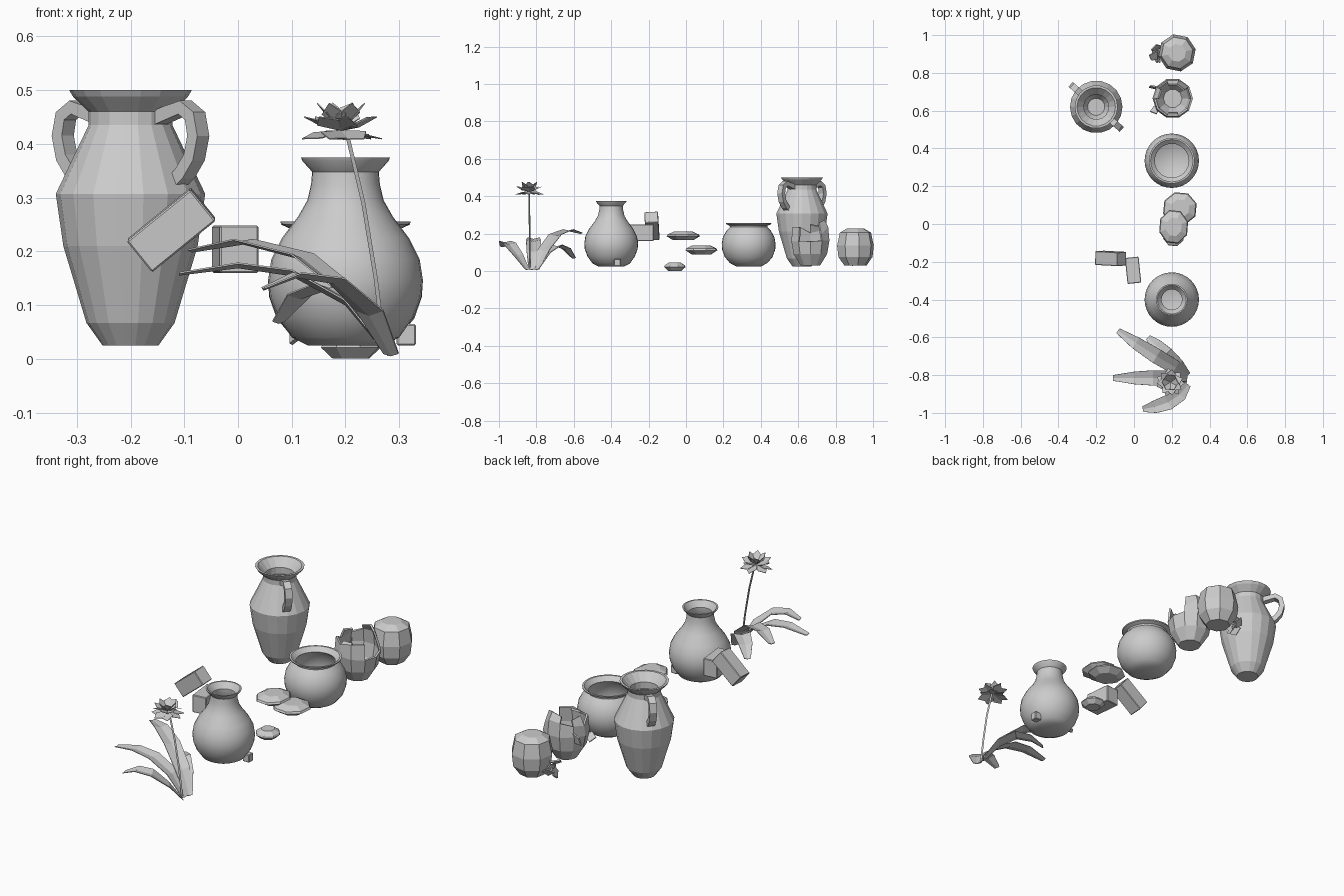
import bpy, bmesh, random
from math import sin, cos, pi, radians
from mathutils import Vector, Euler

if "Cube" in bpy.data.objects:
    bpy.data.objects.remove(bpy.data.objects["Cube"])

random.seed(4)


def make(name, verts, faces, loc=(0, 0, 0), thick=0, offset=-1, smooth=False):
    me = bpy.data.meshes.new(name)
    me.from_pydata([tuple(v) for v in verts], [], faces)
    bm = bmesh.new()
    bm.from_mesh(me)
    bmesh.ops.recalc_face_normals(bm, faces=bm.faces)
    bm.to_mesh(me)
    bm.free()
    ob = bpy.data.objects.new(name, me)
    ob.location = loc
    bpy.context.collection.objects.link(ob)
    if thick:
        m = ob.modifiers.new("thickness", 'SOLIDIFY')
        m.thickness = thick
        m.offset = offset
    if smooth:
        bpy.ops.object.select_all(action='DESELECT')
        ob.select_set(True)
        bpy.context.view_layer.objects.active = ob
        bpy.ops.object.shade_smooth_by_angle(angle=radians(35))
    return ob


def lathe(name, profile, sides, x, y, smooth=False, turn=0):
    """Revolve (radius, z) pairs, capping both ends."""
    verts, faces = [], []
    for r, z in profile:
        verts += [(r * cos(turn + 2 * pi * i / sides), r * sin(turn + 2 * pi * i / sides), z) for i in range(sides)]
    for k in range(len(profile) - 1):
        for i in range(sides):
            j = (i + 1) % sides
            faces.append((k * sides + i, k * sides + j, (k + 1) * sides + j, (k + 1) * sides + i))
    faces.append(tuple(range(sides)))
    faces.append(tuple(range(len(verts) - sides, len(verts))))
    return make(name, verts, faces, (x, y, 0), smooth=smooth)


def ribbon(name, path, widths, thick=0, fold=0.0, side=None):
    """Strip along a path, optionally creased down the middle."""
    path = [Vector(p) for p in path]
    verts, faces = [], []
    for k, p in enumerate(path):
        t = path[min(k + 1, len(path) - 1)] - path[max(k - 1, 0)]
        s = side or Vector((-t.y, t.x, 0)).normalized()
        h = s * widths[k] / 2
        verts += [p - h, p - Vector((0, 0, fold * widths[k])), p + h]
    for k in range(len(path) - 1):
        a = 3 * k
        faces += [(a, a + 1, a + 4, a + 3), (a + 1, a + 2, a + 5, a + 4)]
    return make(name, verts, faces, thick=thick, offset=0)


def box(name, loc, size, rot=(0, 0, 0)):
    v = [Vector((i * size[0], j * size[1], k * size[2])) / 2 for i in (-1, 1) for j in (-1, 1) for k in (-1, 1)]
    ob = make(name, v, [(0, 1, 3, 2), (4, 6, 7, 5), (0, 4, 5, 1), (2, 3, 7, 6), (0, 2, 6, 4), (1, 5, 7, 3)], loc)
    ob.rotation_euler = [radians(a) for a in rot]
    m = ob.modifiers.new("edge", 'BEVEL')
    m.width = 0.003
    return ob


# Amphora with two handles
AX, AY = -0.2, 0.62
lathe("amphora", [(.052, .025), (.082, .067), (.125, .21), (.139, .307), (.078, .435), (.078, .46),
                  (.107, .488), (.114, .5), (.102, .5), (.066, .46), (.066, .43), (.125, .305),
                  (.07, .08), (.045, .04)], 18, AX, AY)
out = Vector((-.75, .66, 0)).normalized()
for n, sgn in (("left", 1), ("right", -1)):
    d = out * sgn
    pts = [Vector((AX, AY, z)) + d * r for r, z in
           [(.07, .448), (.10, .458), (.135, .468), (.16, .452), (.168, .415), (.158, .375), (.135, .345), (.115, .33)]]
    ribbon(n + "_handle", pts, [.034] * 8, .025, side=d.cross(Vector((0, 0, 1))))

# Long-necked vase and wide-mouthed pot
lathe("necked_vase", [(.07, .025), (.1, .04), (.127, .078), (.141, .115), (.144, .147), (.138, .185), (.118, .225),
                      (.088, .265), (.071, .295), (.064, .325), (.062, .348), (.08, .368), (.083, .375),
                      (.076, .375), (.054, .347), (.055, .32), (.08, .263), (.13, .18), (.13, .115),
                      (.09, .05), (.045, .035)], 32, .2, -.4, True)
lathe("wide_pot", [(.068, .025), (.1, .042), (.128, .075), (.142, .115), (.144, .145), (.138, .18), (.12, .213),
                   (.1, .234), (.102, .242), (.12, .25), (.121, .256), (.112, .256), (.09, .236), (.11, .213),
                   (.132, .15), (.12, .075), (.06, .038)], 32, .2, .335, True)

# Broken pot: open shell with a jagged rim and a hole in the side
N = 10
verts, faces = [], []
for k, (r, z, jag) in enumerate([(.055, .03, 0), (.094, .09, 0), (.107, .16, .006), (.1, .215, .025), (.08, .265, .035)]):
    for i in range(N):
        a = 2 * pi * i / N
        verts.append((r * cos(a), r * sin(a), z + random.uniform(-jag, jag)))
missing = {(2, 0), (2, 9), (3, 0), (3, 8), (3, 9), (3, 3), (3, 5), (3, 6)}
for k in range(4):
    for i in range(N):
        if (k, i) not in missing:
            j = (i + 1) % N
            faces.append((k * N + i, k * N + j, k * N + N + j, k * N + N + i))
faces.append(tuple(range(N)))
make("broken_pot", verts, faces, (.205, .665, 0), .01)

# Closed faceted pot
lathe("faceted_pot", [(.06, .028), (.093, .075), (.1, .135), (.085, .205), (.048, .226)], 8, .228, .906, turn=.2)

# Shards lying beside the pots
for i in range(7):
    c = Vector((random.uniform(.11, .145), random.uniform(.86, .95), random.uniform(.045, .11)))
    if i > 4:
        c = Vector((.11, .6 + .12 * (i - 5), .1 + .03 * i - .12))
    rot = Euler([random.uniform(-1, 1) * 1.2 for _ in range(3)])
    tri = [Vector((cos(a), sin(a), 0)) * random.uniform(.022, .04) for a in (0, 1.7, 2.9, 4.3)]
    for v in tri:
        v.rotate(rot)
    make("shard_%d" % i, tri, [(0, 1, 2), (0, 2, 3)], c, .007)

# Flat faceted stones
for n, c, r in (("stone_upper", (.21, -.015, .188), (.08, .093, .023)),
                ("stone_middle", (.243, .082, .113), (.093, .09, .024)),
                ("stone_lower", (.21, -.06, .023), (.058, .06, .022))):
    ob = lathe(n, [(.62, -1), (1, -.1), (.94, .3), (.55, 1)], 8, c[0], c[1], turn=.3)
    ob.location.z = c[2]
    ob.scale = r

# Bricks and the little cube
box("brick_tilted", (-.124, -.182, .24), (.153, .073, .075), (4, -39, -3))
box("brick_level", (-.005, -.245, .204), (.073, .138, .088), (0, 0, 6))
box("small_cube", (.313, -.367, .045), (.036, .034, .04), (0, 0, 0))

# Plant leaves
leaves = [
    [(.285, -.8, .01), (.22, -.76, .115), (.12, -.7, .195), (.01, -.63, .222), (-.085, -.565, .203)],
    [(.285, -.8, .01), (.23, -.75, .1), (.17, -.69, .14), (.115, -.64, .12), (.075, -.6, .07)],
    [(.28, -.825, .01), (.2, -.815, .11), (.1, -.815, .165), (0, -.815, .178), (-.11, -.815, .16)],
    [(.285, -.85, .01), (.245, -.9, .09), (.18, -.945, .15), (.11, -.968, .16), (.047, -.98, .132)]]
for i, p in enumerate(leaves):
    ribbon("leaf_%d" % i, p, [.035, .075, .08, .066, .03], .003, .12)

# Flower stem
top = Vector((.2, -.838, .425))
path = [Vector((.272, -.835, .01)), Vector((.255, -.835, .15)), Vector((.232, -.837, .29)), top]
verts, faces = [], []
for p in path:
    verts += [p + Vector((cos(a), sin(a), 0)) * .005 for a in (0, pi * 2 / 3, pi * 4 / 3)]
for k in range(3):
    for i in range(3):
        j = (i + 1) % 3
        faces.append((3 * k + i, 3 * k + j, 3 * k + 3 + j, 3 * k + 3 + i))
make("flower_stem", verts, faces)

# Layered pointed petals
for ring, (count, lift, length) in enumerate(((7, -.2, .078), (7, .35, .074), (6, .85, .068))):
    for i in range(count):
        a = 2 * pi * (i + ring * .45) / count + random.uniform(-.15, .15)
        d = Vector((cos(a) * cos(lift), sin(a) * cos(lift), sin(lift)))
        s = Vector((-sin(a), cos(a), random.uniform(-.4, .4))).normalized() * .026
        b = top + Vector((-.008, 0, .0))
        mid = b + d * length * .6
        make("petal_%d_%d" % (ring, i), [b, mid - s, b + d * length, mid + s], [(0, 1, 2), (0, 2, 3)], thick=.002, offset=0)
